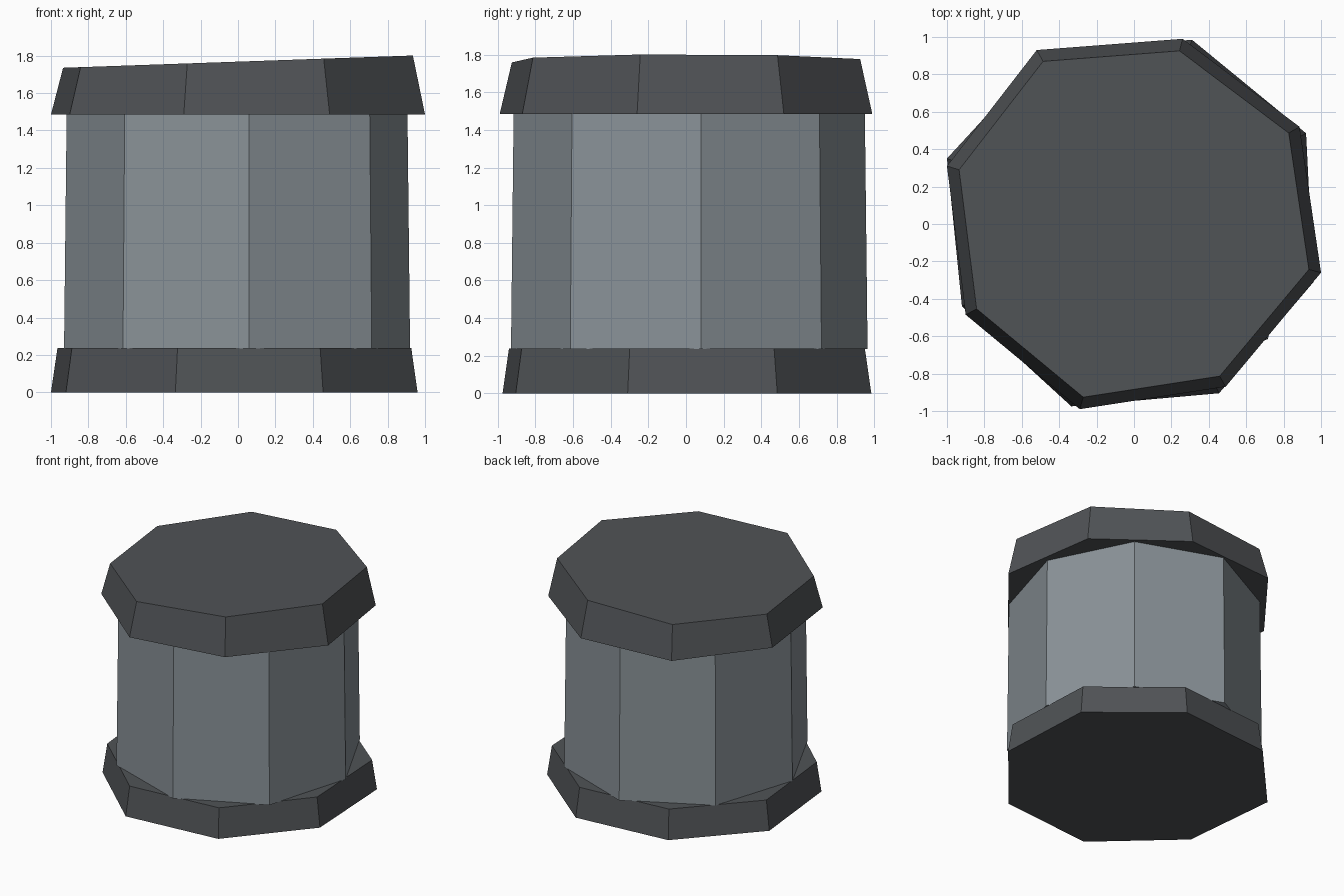
import bpy
import bmesh

if "Cube" in bpy.data.objects:
    bpy.data.objects.remove(bpy.data.objects["Cube"])


def material(name, rgb):
    m = bpy.data.materials.new(name)
    m.diffuse_color = (*rgb, 1)
    m.use_nodes = True
    m.node_tree.nodes["Principled BSDF"].inputs["Base Color"].default_value = m.diffuse_color
    return m


DARK = material("dark grey", (0.080, 0.086, 0.093))
PALE = material("blue grey", (0.250, 0.285, 0.310))


def tapered_block(name, outline, z0, z1, scale, mat, slope=0.0):
    """Prism with a tapered, optionally tilted top."""
    bm = bmesh.new()
    low = [bm.verts.new((x, y, z0)) for x, y in outline]
    high = [bm.verts.new((x * scale, y * scale, z1 + slope * x * scale)) for x, y in outline]
    bm.faces.new(low[::-1])
    bm.faces.new(high)
    n = len(outline)
    for i in range(n):
        j = (i + 1) % n
        bm.faces.new((low[i], low[j], high[j], high[i]))
    bmesh.ops.recalc_face_normals(bm, faces=bm.faces)
    me = bpy.data.meshes.new(name)
    bm.to_mesh(me)
    bm.free()
    me.materials.append(mat)
    ob = bpy.data.objects.new(name, me)
    bpy.context.collection.objects.link(ob)
    return ob


# Slightly uneven hand-cut octagons, counter-clockwise from the front
base = [(-0.335, -0.975), (0.455, -0.905), (0.96, -0.31), (0.92, 0.485),
        (0.31, 0.985), (-0.48, 0.915), (-1.0, 0.35), (-0.92, -0.44)]
column = [(0.06, -0.93), (0.715, -0.615), (0.92, 0.08), (0.60, 0.72),
          (-0.07, 0.965), (-0.71, 0.63), (-0.93, -0.05), (-0.615, -0.695)]
cap = [(-0.29, -0.99), (0.49, -0.87), (1.0, -0.26), (0.885, 0.52),
       (0.26, 0.99), (-0.52, 0.93), (-1.0, 0.31), (-0.90, -0.485)]

tapered_block("base_slab", base, 0.0, 0.238, 0.965, DARK)
tapered_block("column", column, 0.235, 1.49, 0.985, PALE)
tapered_block("sloping_cap", cap, 1.485, 1.768, 0.935, DARK, slope=0.035)
